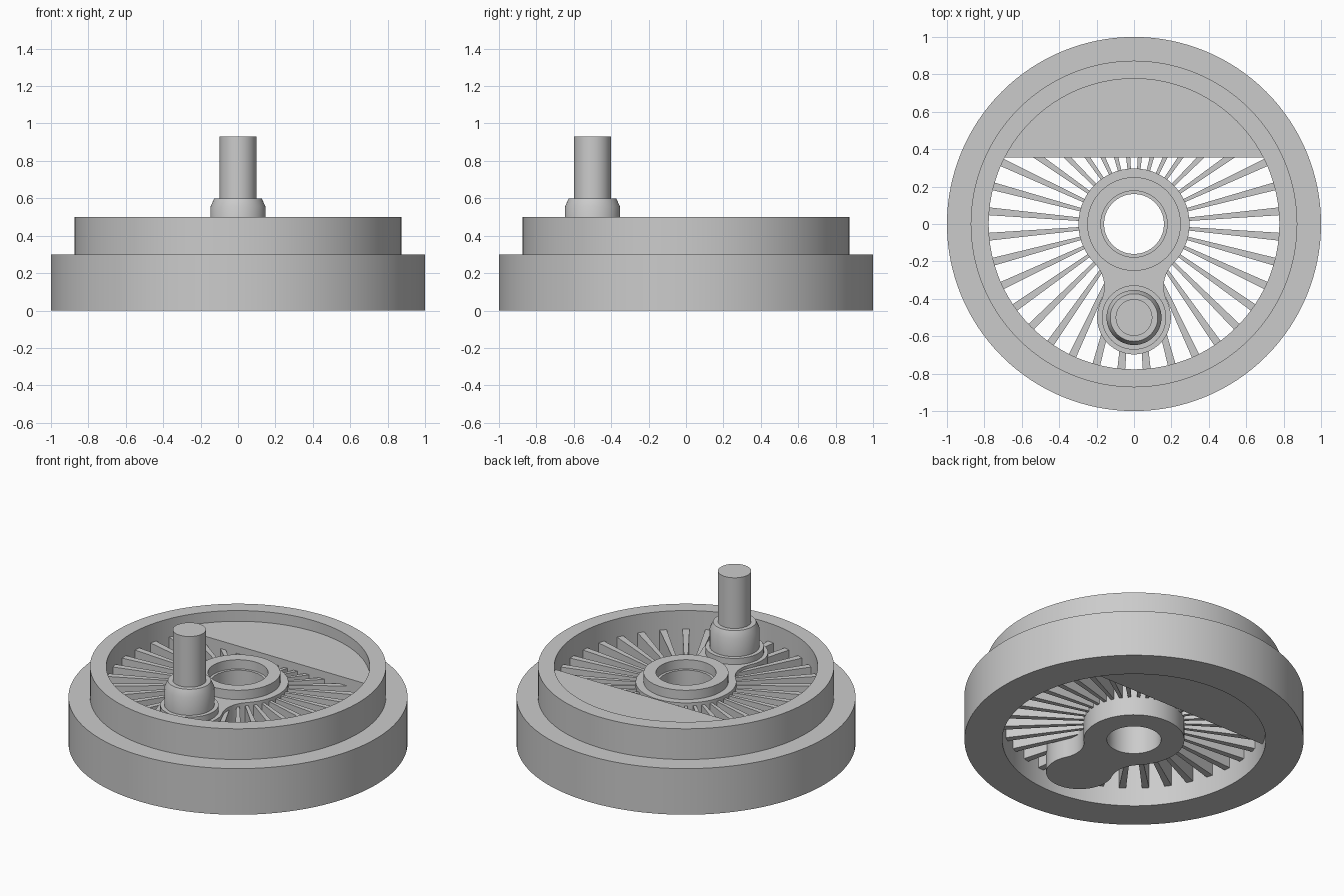
import bpy, bmesh
from math import sin, cos, pi, tau, asin, atan2, sqrt, radians
from mathutils import Matrix

cube = bpy.data.objects.get("Cube")
if cube:
    bpy.data.objects.remove(cube, do_unlink=True)

steel = bpy.data.materials.new("plain grey steel")
steel.use_nodes = True
grey = (0.6, 0.6, 0.6, 1)
steel.diffuse_color = grey
steel.node_tree.nodes["Principled BSDF"].inputs["Base Color"].default_value = grey

MID = 0.25        # mid plane of the wheel
INNER = 0.777     # inner radius of the rim
HUB, BOSS, BORE = 0.297, 0.197, 0.16
PIN_Y = -0.5


def finish(name, bm):
    bmesh.ops.remove_doubles(bm, verts=bm.verts, dist=1e-5)
    bmesh.ops.recalc_face_normals(bm, faces=bm.faces)
    mesh = bpy.data.meshes.new(name)
    bm.to_mesh(mesh)
    bm.free()
    mesh.materials.append(steel)
    obj = bpy.data.objects.new(name, mesh)
    bpy.context.collection.objects.link(obj)
    bpy.ops.object.select_all(action="DESELECT")
    obj.select_set(True)
    bpy.context.view_layer.objects.active = obj
    bpy.ops.object.shade_smooth_by_angle(angle=radians(25))
    return obj


def lathe(name, profile, closed=True, y=0, steps=128):
    bm = bmesh.new()
    verts = [bm.verts.new((r, 0, z)) for r, z in profile]
    edges = [bm.edges.new(pair) for pair in zip(verts, verts[1:])]
    if closed:
        edges.append(bm.edges.new((verts[-1], verts[0])))
    bmesh.ops.spin(bm, geom=verts + edges, cent=(0, 0, 0), axis=(0, 0, 1),
                   angle=tau, steps=steps, use_merge=False)
    bmesh.ops.translate(bm, verts=bm.verts, vec=(0, y, 0))
    return finish(name, bm)


def arc(cx, cy, r, start, end, steps):
    return [(cx + r * cos(start + (end - start) * i / steps),
             cy + r * sin(start + (end - start) * i / steps)) for i in range(steps + 1)]


def plate(name, outlines, low, high):
    """Extrude flat outlines; inner outlines become holes."""
    curve = bpy.data.curves.new(name, "CURVE")
    curve.dimensions = "2D"
    curve.fill_mode = "BOTH"
    curve.extrude = (high - low) / 2
    for points in outlines:
        spline = curve.splines.new("POLY")
        spline.points.add(len(points) - 1)
        for p, (x, y) in zip(spline.points, points):
            p.co = (x, y, 0, 1)
        spline.use_cyclic_u = True
    helper = bpy.data.objects.new(name + " outline", curve)
    bpy.context.collection.objects.link(helper)
    mesh = helper.evaluated_get(bpy.context.evaluated_depsgraph_get()).to_mesh()
    bm = bmesh.new()
    bm.from_mesh(mesh)
    bmesh.ops.translate(bm, verts=bm.verts, vec=(0, 0, (low + high) / 2))
    bpy.data.objects.remove(helper, do_unlink=True)
    return finish(name, bm)


# Stepped rim
lathe("rim", [(INNER, 0), (1, 0), (1, 0.3), (0.873, 0.3), (0.873, 0.5), (INNER, 0.5)])

# Counterweight: circle segment beyond a straight chord
CHORD = 0.355
edge = asin(CHORD / (INNER + 0.003))
plate("counterweight", [arc(0, 0, INNER + 0.003, edge, pi - edge, 64)], MID - 0.18, MID + 0.18)

# Hub and crank web: two circles joined by concave fillets, with the axle bore
FILLET = 0.18
a, b = HUB + FILLET, BOSS + FILLET
fy = (b * b - a * a - PIN_Y ** 2) / (-2 * PIN_Y)
fx = sqrt(a * a - fy * fy)
hub_t = atan2(fy, fx)                    # direction hub centre to fillet centre
boss_t = atan2(fy - PIN_Y, fx)           # direction boss centre to fillet centre
outline = arc(0, 0, HUB, hub_t, pi - hub_t, 72)
outline += arc(-fx, fy, FILLET, -hub_t, -boss_t, 20)[::1]
outline += arc(0, PIN_Y, BOSS, pi - boss_t, tau + boss_t, 56)
outline += arc(fx, fy, FILLET, pi + boss_t, pi + hub_t, 20)
clean = [p for i, p in enumerate(outline)
         if (p[0] - outline[i - 1][0]) ** 2 + (p[1] - outline[i - 1][1]) ** 2 > 1e-9]
plate("hub_and_crank_web", [clean, arc(0, 0, BORE, 0, tau, 96)[:-1]], 0, 0.4)

# Raised hub ring around a slightly wider counterbore
lathe("hub_ring", [(0.177, 0.4), (0.25, 0.4), (0.25, 0.46), (0.177, 0.46)])

# Crank pin with its seat and chamfered collar
lathe("crank_pin", [(0, 0.39), (0.172, 0.39), (0.172, 0.44), (0.147, 0.44), (0.147, 0.555),
                    (0.127, 0.6), (0.098, 0.6), (0.098, 0.93), (0, 0.93)],
      closed=False, y=PIN_Y, steps=96)

# Tapered spokes
SPOKES = 36
bm = bmesh.new()
for i in range(SPOKES):
    made = bmesh.ops.create_cube(bm, size=1)["verts"]
    for v in made:
        outer = v.co.x > 0
        v.co.x = INNER + 0.005 if outer else HUB - 0.02
        v.co.y *= 0.042 if outer else 0.018
        v.co.z = MID + v.co.z * 0.26
    bmesh.ops.rotate(bm, verts=made, cent=(0, 0, 0),
                     matrix=Matrix.Rotation(tau * (i + 0.5) / SPOKES, 3, "Z"))
finish("spokes", bm)
